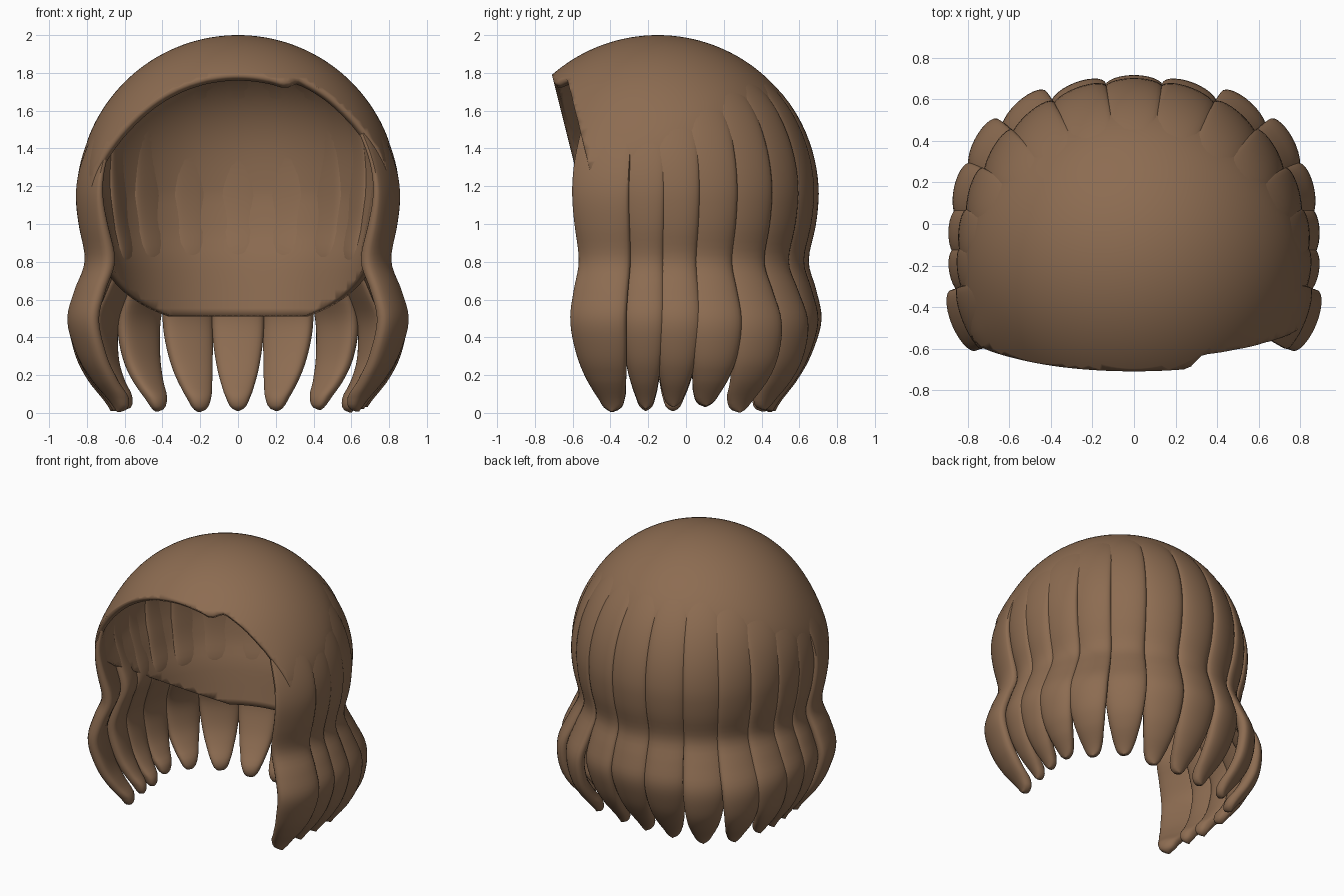
import bpy, bmesh, random
from math import sin, cos, asin, pi, radians, sqrt
from mathutils import Vector

random.seed(4)
cube = bpy.data.objects.get("Cube")
if cube:
    bpy.data.objects.remove(cube, do_unlink=True)

brown = bpy.data.materials.new("brown_hair")
brown.use_nodes = True
colour = (0.265, 0.15, 0.083, 1)
brown.diffuse_color = colour
shader = brown.node_tree.nodes["Principled BSDF"]
shader.inputs["Base Color"].default_value = colour
shader.inputs["Roughness"].default_value = 0.8

AXIS_Y, MID_Z, DOME = -0.15, 1.15, 0.85


def smooth(t):
    t = max(0.0, min(1.0, t))
    return t * t * (3 - 2 * t)


def curve(points, z):
    """Smooth value at height z through (height, value) points, top to bottom."""
    n = len(points)
    if z >= points[0][0]:
        return points[0][1]
    for i in range(n - 1):
        (z1, b), (z2, c) = points[i], points[i + 1]
        if z >= z2:
            a, d = points[max(i - 1, 0)][1], points[min(i + 2, n - 1)][1]
            t = (z1 - z) / (z1 - z2)
            return b + 0.5 * t * (c - a + t * (2*a - 5*b + 4*c - d + t * (3*(b - c) + d - a)))
    return points[-1][1]


def parting_height(angle):
    """Height at which the locks begin to part: low at the temples, high at the back."""
    return 1.4 + 0.4 * smooth((sin(angle) + 0.4) / 1.3)


def temple(angle, z):
    """Widening that squares off the sides in front of the ears, more so lower down."""
    s = min(0.0, sin(angle)) / 0.45
    return 1 + min(1, s * s) * (0.065 * smooth((1.65 - z) / 0.6) + 0.045 * smooth((1.05 - z) / 0.5))


def polar(angle, r, z):
    return Vector((r * cos(angle), AXIS_Y + r * sin(angle), z))


def skin(bm, rings):
    """Join closed rings of points with quads."""
    rows = [[bm.verts.new(p) for p in ring] for ring in rings]
    n = len(rows[0])
    for a, b in zip(rows, rows[1:]):
        for i in range(n):
            bm.faces.new((a[i], b[i], b[(i + 1) % n], a[(i + 1) % n]))
    return rows


def finish(bm, name):
    bmesh.ops.recalc_face_normals(bm, faces=bm.faces[:])
    mesh = bpy.data.meshes.new(name)
    bm.to_mesh(mesh)
    bm.free()
    mesh.materials.append(brown)
    obj = bpy.data.objects.new(name, mesh)
    bpy.context.collection.objects.link(obj)
    bpy.ops.object.select_all(action="DESELECT")
    obj.select_set(True)
    bpy.context.view_layer.objects.active = obj
    bpy.ops.object.shade_smooth_by_angle(angle=radians(50))
    return obj


# Cap: dome that sinks beneath the locks and narrows towards the nape
NAPE = [(1.15, 0.85), (0.95, 0.825), (0.8, 0.785), (0.6, 0.76), (0.4, 0.74)]


def cap_ring(radius, z, n=128):
    ring = []
    for i in range(n):
        a = 2 * pi * i / n
        sink = 0.06 * smooth((parting_height(a) - z) / 0.6)
        ring.append(polar(a, (radius - sink) * temple(a, z), z))
    return ring


bm = bmesh.new()
rings = []
for i in range(1, 37):
    a = pi / 2 * i / 36
    rings.append(cap_ring(DOME * sin(a), MID_Z + DOME * cos(a)))
for i in range(1, 16):
    z = MID_Z - 0.05 * i
    rings.append(cap_ring(curve(NAPE, z), z))
rows = skin(bm, rings)
pole = bm.verts.new((0, AXIS_Y, MID_Z + DOME))
for i in range(len(rows[0])):
    bm.faces.new((pole, rows[0][i], rows[0][(i + 1) % len(rows[0])]))


# Face opening, set further back on the left past the parting, then the nape cut
def setback(x):
    return 0.075 * smooth((x - 0.25) / 0.09)


def trim(point, normal):
    bmesh.ops.bisect_plane(bm, geom=bm.verts[:] + bm.edges[:] + bm.faces[:],
                           plane_co=point, plane_no=normal, clear_outer=True)


for v in bm.verts:
    v.co.y -= setback(v.co.x)
trim((0, -0.71, 1.79), (0, -0.72, -0.18))
for v in bm.verts:
    v.co.y += setback(v.co.x)
trim((0, 0.45, 0.5), (0, -0.59, -1))
trim((0, 0, 0.51), (0, 0, -1))
# Drop slivers left by the cuts so the rim stays clean
bmesh.ops.remove_doubles(bm, verts=bm.verts[:], dist=0.006)
cap = finish(bm, "hair_cap")
shell = cap.modifiers.new("thickness", "SOLIDIFY")
shell.thickness = 0.04
shell.offset = -1

# Locks: flat tapered strands that leave the dome, pinch in, flare and curl under
OUTER = [(1.15, 0.853), (1.0, 0.838), (0.8, 0.8), (0.65, 0.84), (0.5, 0.868),
         (0.35, 0.83), (0.2, 0.755), (0.0, 0.62)]
WIDTH = [(0.55, 1.0), (0.35, 0.97), (0.2, 0.86), (0.1, 0.69), (0.04, 0.5),
         (0.015, 0.34), (0.0, 0.04)]


def lock(name, azimuth, half_width, flare, tilt, tip):
    angle = radians(azimuth)
    part = parting_height(angle)
    top = part + 0.08
    steps, n = 48, 28
    rings = []
    for k in range(steps + 1):
        t = 1 - (1 - k / steps) ** 1.3
        z = top + (tip - top) * t
        fall = z - tip
        crown = smooth((part - z) / 0.65)
        thick = (0.02 + 0.035 * crown) * min(1, 0.15 + sqrt(max(fall, 0) / 0.12))
        outer = curve(OUTER, z) - 0.006 * (1 - smooth((top - z) / 0.3))
        rise = max(0.0, z - MID_Z)
        lift = asin(rise / outer)
        spread = half_width * curve(WIDTH, fall)
        grow = temple(angle, z) * (1 + flare * smooth((0.85 - z) / 0.8))
        squareness = 0.5 + 0.25 * smooth((1.3 - z) / 0.6)
        ring = []
        for i in range(n):
            a = 2 * pi * i / n
            bulge = abs(sin(a)) ** squareness * (1 if sin(a) > 0 else -1)
            shift = spread * cos(a)
            r = outer * grow - thick + thick * bulge + tilt * crown * shift
            base = MID_Z if rise else z
            ring.append(polar(angle + shift / (0.82 * grow), r * cos(lift),
                              base + r * sin(lift)))
        rings.append(ring)
    bm = bmesh.new()
    rows = skin(bm, rings)
    bm.faces.new(rows[0])
    bm.faces.new(rows[-1])
    finish(bm, name)


# Azimuth, half width, flare and tilt of the locks on the left; mirrored to the right
lock("back_lock", 90, 0.142, 0, 0, 0.01)
LOCKS = [(71, 0.142, 0.03, 0.04), (52.5, 0.145, 0.15, 0.1), (36, 0.145, 0.2, 0.16),
         (20.5, 0.14, 0.15, 0.16), (7, 0.122, 0.09, 0.12), (-5.5, 0.115, 0.06, 0.1),
         (-21, 0.16, 0.03, 0.03)]
for i, (azimuth, width, flare, tilt) in enumerate(LOCKS, 1):
    for label, mirrored in (("left", False), ("right", True)):
        lock(f"{label}_lock_{i}", 180 - azimuth if mirrored else azimuth, width,
             flare, -tilt if mirrored else tilt, random.uniform(0.0, 0.04))
